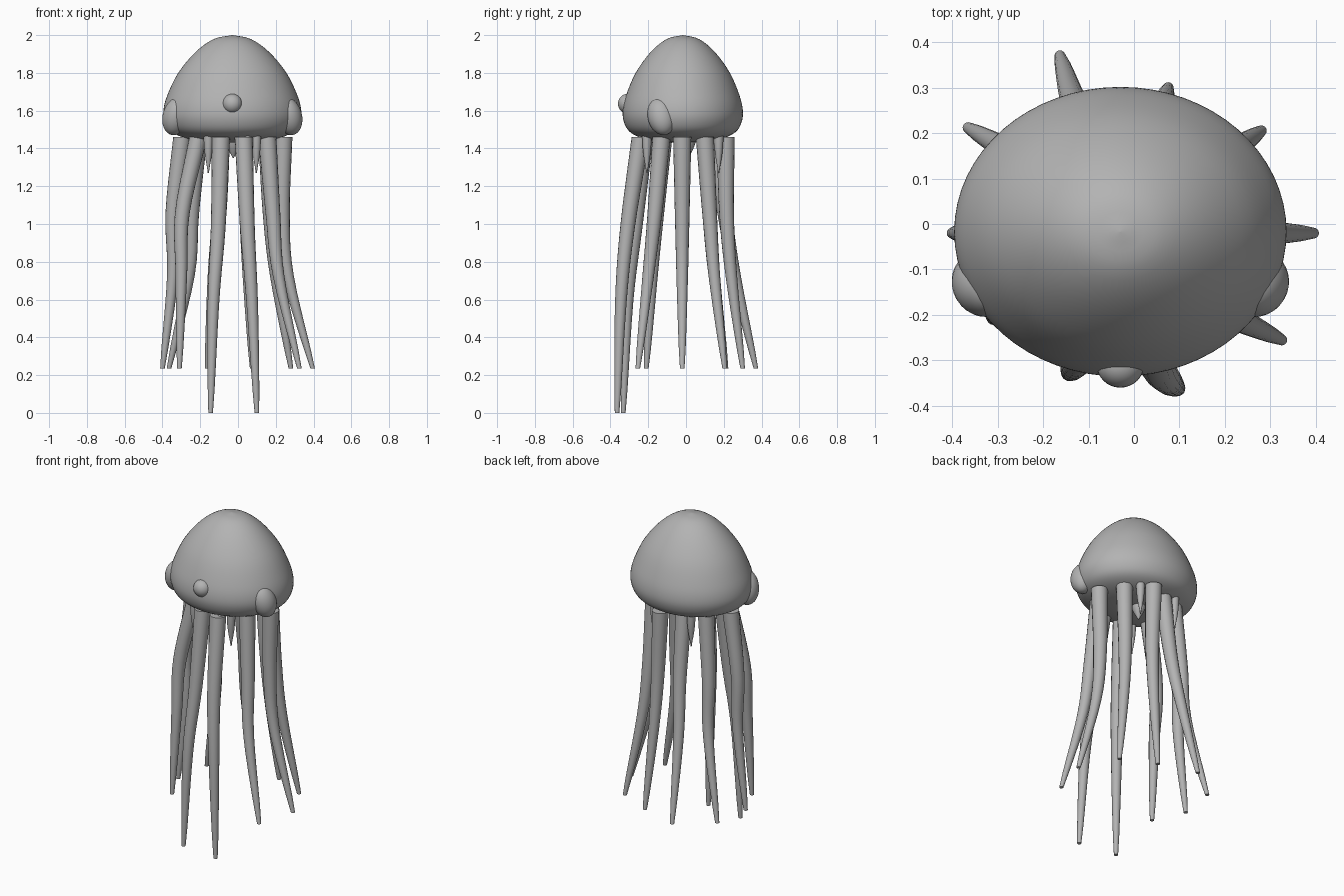
import bpy, bmesh, math
from mathutils import Vector

if "Cube" in bpy.data.objects:
    bpy.data.objects.remove(bpy.data.objects["Cube"])

grey = bpy.data.materials.new("grey")
grey.diffuse_color = (0.45, 0.45, 0.45, 1)
grey.use_nodes = True
grey.node_tree.nodes["Principled BSDF"].inputs["Base Color"].default_value = grey.diffuse_color
CX, CY = -0.03, -0.017


def finish(bm, name, angle=50):
    bmesh.ops.recalc_face_normals(bm, faces=bm.faces)
    me = bpy.data.meshes.new(name)
    bm.to_mesh(me)
    bm.free()
    ob = bpy.data.objects.new(name, me)
    bpy.context.collection.objects.link(ob)
    me.materials.append(grey)
    bpy.ops.object.select_all(action='DESELECT')
    ob.select_set(True)
    bpy.context.view_layer.objects.active = ob
    bpy.ops.object.shade_smooth_by_angle(angle=math.radians(angle))
    return ob


def spline(pts, n):
    """Catmull-Rom samples through the points, n per span."""
    p = [Vector(q) for q in pts]
    p = [2 * p[0] - p[1]] + p + [2 * p[-1] - p[-2]]
    out = []
    for i in range(1, len(p) - 2):
        a, b, c, d = p[i - 1:i + 3]
        for k in range(n):
            t = k / n
            out.append(0.5 * (2 * b + (c - a) * t + (2 * a - 5 * b + 4 * c - d) * t * t
                              + (3 * b - a - 3 * c + d) * t ** 3))
    return out + [p[-2]]


def loft(name, rings, seg):
    """Skin level elliptical rings (x, y, z, rx, ry) and cap both ends."""
    bm = bmesh.new()
    loops = []
    for x, y, z, rx, ry in rings:
        loops.append([bm.verts.new((x + rx * math.cos(2 * math.pi * k / seg),
                                    y + ry * math.sin(2 * math.pi * k / seg), z))
                      for k in range(seg)])
    for a, b in zip(loops, loops[1:]):
        for k in range(seg):
            j = (k + 1) % seg
            bm.faces.new((a[k], a[j], b[j], b[k]))
    bm.faces.new(loops[0])
    bm.faces.new(loops[-1])
    return finish(bm, name)


def ellipsoid(name, loc, radii, tilt=(0, 0, 0)):
    bm = bmesh.new()
    bmesh.ops.create_uvsphere(bm, u_segments=32, v_segments=16, radius=1)
    ob = finish(bm, name)
    ob.location, ob.scale = loc, radii
    ob.rotation_euler = [math.radians(a) for a in tilt]
    return ob


# Bell: domed profile (radius fraction, height), wider than deep
profile = [(0.004, 2.0, 0), (0.27, 1.979, 0), (0.535, 1.91, 0), (0.785, 1.80, 0), (0.945, 1.68, 0),
           (1.0, 1.60, 0), (0.98, 1.54, 0), (0.89, 1.49, 0), (0.70, 1.457, 0),
           (0.40, 1.436, 0), (0.004, 1.43, 0)]
loft("bell", [(CX, CY, q[1], 0.365 * q[0], 0.318 * q[0]) for q in spline(profile, 4)], 64)

# Side eyes and front knob
for side, name in ((-1, "left_eye"), (1, "right_eye")):
    ellipsoid(name, (CX + side * 0.299, -0.13, 1.57), (0.07, 0.073, 0.102), (12, -side * 14, 0))
ellipsoid("front_knob", (CX, -0.31, 1.637), (0.052, 0.05, 0.052))
ellipsoid("small_bead", (0.05, -0.24, 1.452), (0.016, 0.016, 0.02))

# Long tentacles: tip height, then x, y at four levels from top to tip
tentacles = {
    "left": (0.235, (-.295, -.02), (-.345, -.02), (-.345, -.02), (-.40, -.02)),
    "right": (0.235, (.24, -.02), (.235, -.02), (.265, -.02), (.395, -.02)),
    "front_left_side": (0.235, (-.21, -.12), (-.295, -.155), (-.30, -.18), (-.31, -.21)),
    "front_right_side": (0.235, (.155, -.13), (.185, -.165), (.215, -.20), (.325, -.255)),
    "back_left_side": (0.235, (-.21, .10), (-.245, .125), (-.26, .15), (-.365, .212)),
    "back_right_side": (0.235, (.155, .10), (.17, .125), (.20, .15), (.28, .205)),
    "front_left": (0.0, (-.09, -.22), (-.105, -.27), (-.13, -.31), (-.145, -.332)),
    "front_right": (0.0, (.03, -.24), (.05, -.31), (.075, -.345), (.10, -.365)),
    "back_left": (0.235, (-.09, .15), (-.10, .205), (-.13, .26), (-.163, .37)),
    "back_right": (0.235, (.03, .21), (.045, .215), (.055, .24), (.075, .30)),
}
for name, (tip, *xy) in tentacles.items():
    pts = [(x, y, 1.46 - (1.46 - tip) * t) for (x, y), t in zip(xy, (0, 0.33, 0.6, 1))]
    rings = []
    for p in spline(pts, 5):
        height = min(max((p.z - tip) / (1.46 - tip), 0.0), 1.0)
        r = 0.012 + 0.036 * height ** 0.72
        rings.append((p.x, p.y, max(p.z, tip), r, r))
    loft(name + "_tentacle", rings, 16)


# Short pointed feelers under the bell
def feeler(name, x, y, tip, r):
    n = 6
    rings = []
    for k in range(n + 1):
        t = k / n
        w = max(r * (1 - t * t), 0.003)
        rings.append((x, y, 1.47 + (tip - 1.47) * t, w, w))
    loft(name, rings, 16)


for sx, side in ((-1, "left"), (1, "right")):
    for sy, end in ((-1, "front"), (1, "back")):
        feeler(end + "_" + side + "_feeler", CX + sx * 0.127, CY + sy * 0.19, 1.27, 0.025)
feeler("centre_feeler", -0.025, 0.01, 1.35, 0.045)
